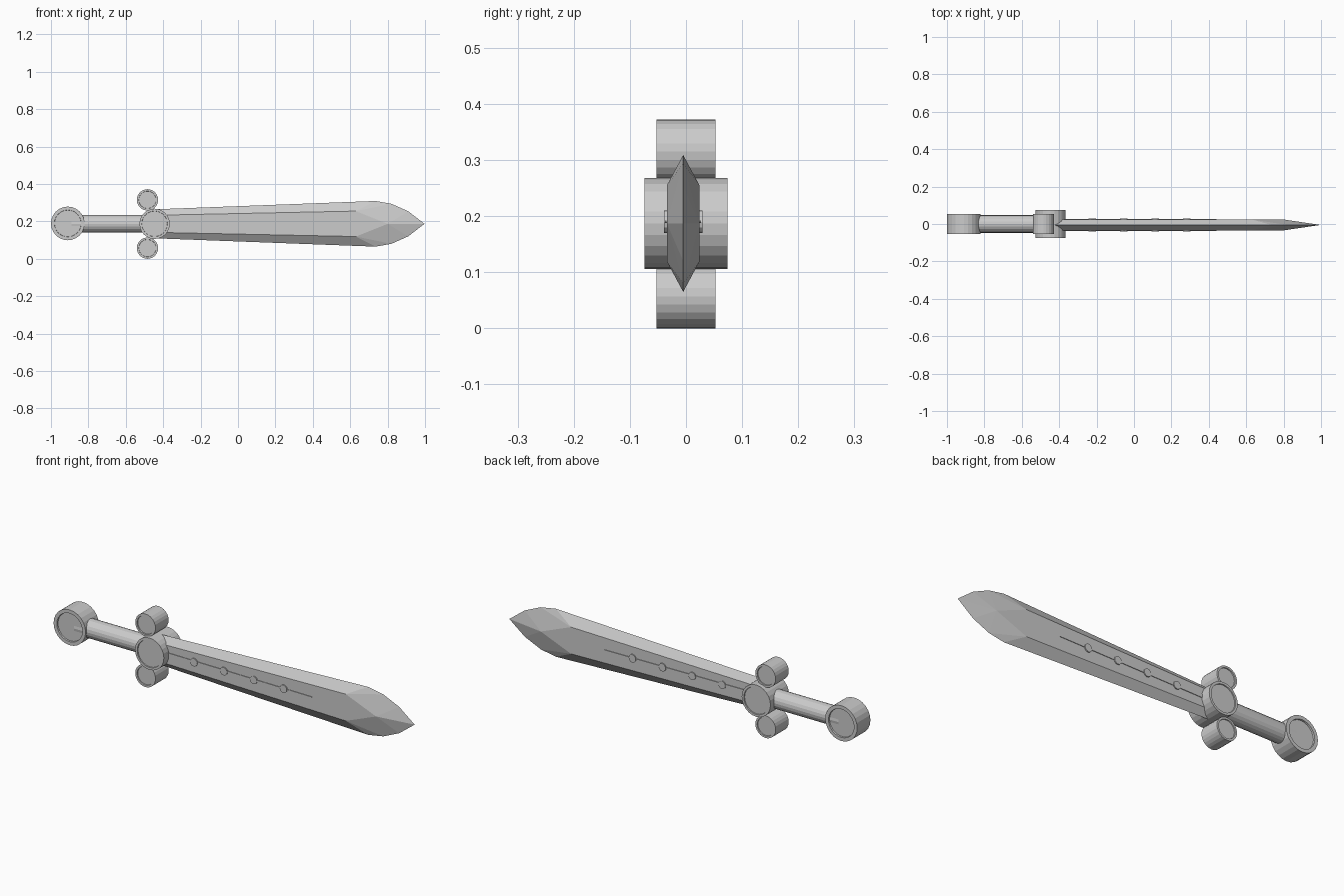
import bpy, bmesh, math
from mathutils import Matrix

if "Cube" in bpy.data.objects:
    bpy.data.objects.remove(bpy.data.objects["Cube"])

ZC = 0.187   # height of the sword's long axis
YC = -0.005  # mid plane of the blade


def finish(bm, name):
    bmesh.ops.recalc_face_normals(bm, faces=bm.faces[:])
    mesh = bpy.data.meshes.new(name)
    bm.to_mesh(mesh)
    bm.free()
    ob = bpy.data.objects.new(name, mesh)
    bpy.context.collection.objects.link(ob)
    return ob


def cylinder(name, loc, radius, length, axis='Y', sides=24, rim=0.0, recess=0.0):
    """Cylinder along an axis, with optionally recessed end caps."""
    bm = bmesh.new()
    bmesh.ops.create_cone(bm, cap_ends=True, segments=sides, radius1=radius,
                          radius2=radius, depth=length)
    if rim:
        for cap in [f for f in bm.faces if abs(f.normal.z) > 0.9]:
            sign = 1 if cap.normal.z > 0 else -1
            bmesh.ops.inset_region(bm, faces=[cap], thickness=rim)
            bmesh.ops.inset_region(bm, faces=[cap], thickness=0.001)
            for v in cap.verts:
                v.co.z -= sign * recess
    rot = Matrix.Rotation(math.pi / 2, 4, 'X' if axis == 'Y' else 'Y')
    bm.transform(Matrix.Translation(loc) @ rot)
    return finish(bm, name)


# hilt: pommel, grip, central boss and the two guard discs
cylinder("pommel", (-0.91, 0, ZC + 0.002), 0.09, 0.106, rim=0.018, recess=0.008)
cylinder("grip", (-0.67, 0, ZC), 0.047, 0.44, axis='X', sides=20)
cylinder("guard_boss", (-0.446, 0, ZC), 0.081, 0.148, rim=0.012, recess=0.005)
for label, side in (("upper", 1), ("lower", -1)):
    cylinder("guard_disc_" + label, (-0.484, 0, ZC - 0.001 + side * 0.129),
             0.057, 0.105, rim=0.010, recess=0.005)

# blade: sharp outline on the mid plane, flat bevelled panels on both faces
edge = [(-0.43, 0.078), (0.735, 0.122), (0.82, 0.107), (0.91, 0.067), (0.997, 0.0)]
flat = [(-0.43, 0.046), (0.63, 0.068), (0.80, 0.0)]
HALF = 0.029
bm = bmesh.new()
for sy in (-1, 1):
    panels = []
    for sz in (-1, 1):
        e = [bm.verts.new((x, YC, ZC + sz * h)) for x, h in edge]
        f = [bm.verts.new((x, YC + sy * HALF, ZC + sz * h)) for x, h in flat]
        for face in ((e[0], e[1], f[1], f[0]), (e[1], e[2], f[1]),
                     (e[2], f[2], f[1]), (e[2], e[3], f[2]), (e[3], e[4], f[2])):
            bm.faces.new(face)
        panels.append(f)
    a, b = panels
    bm.faces.new((a[0], a[1], a[2], b[1], b[0]))
bmesh.ops.remove_doubles(bm, verts=bm.verts[:], dist=0.0005)
bmesh.ops.holes_fill(bm, edges=[e for e in bm.edges if e.is_boundary], sides=8)
finish(bm, "blade")

# tapered central rib running through both faces of the blade
bm = bmesh.new()
rings = [[bm.verts.new((x, YC + y, ZC + 0.003 + z)) for x, z in
          ((-0.42, -0.009), (0.44, -0.001), (0.44, 0.001), (-0.42, 0.009))]
         for y in (-HALF - 0.003, HALF + 0.003)]
bm.faces.new(rings[0])
bm.faces.new(rings[1])
for i in range(4):
    j = (i + 1) % 4
    bm.faces.new((rings[0][i], rings[0][j], rings[1][j], rings[1][i]))
finish(bm, "blade_rib")

# round studs along the rib
for i in range(4):
    cylinder(f"blade_stud_{i + 1}", (-0.222 + i * 0.168, YC, ZC + 0.003),
             0.02, 2 * HALF + 0.011, sides=12)
